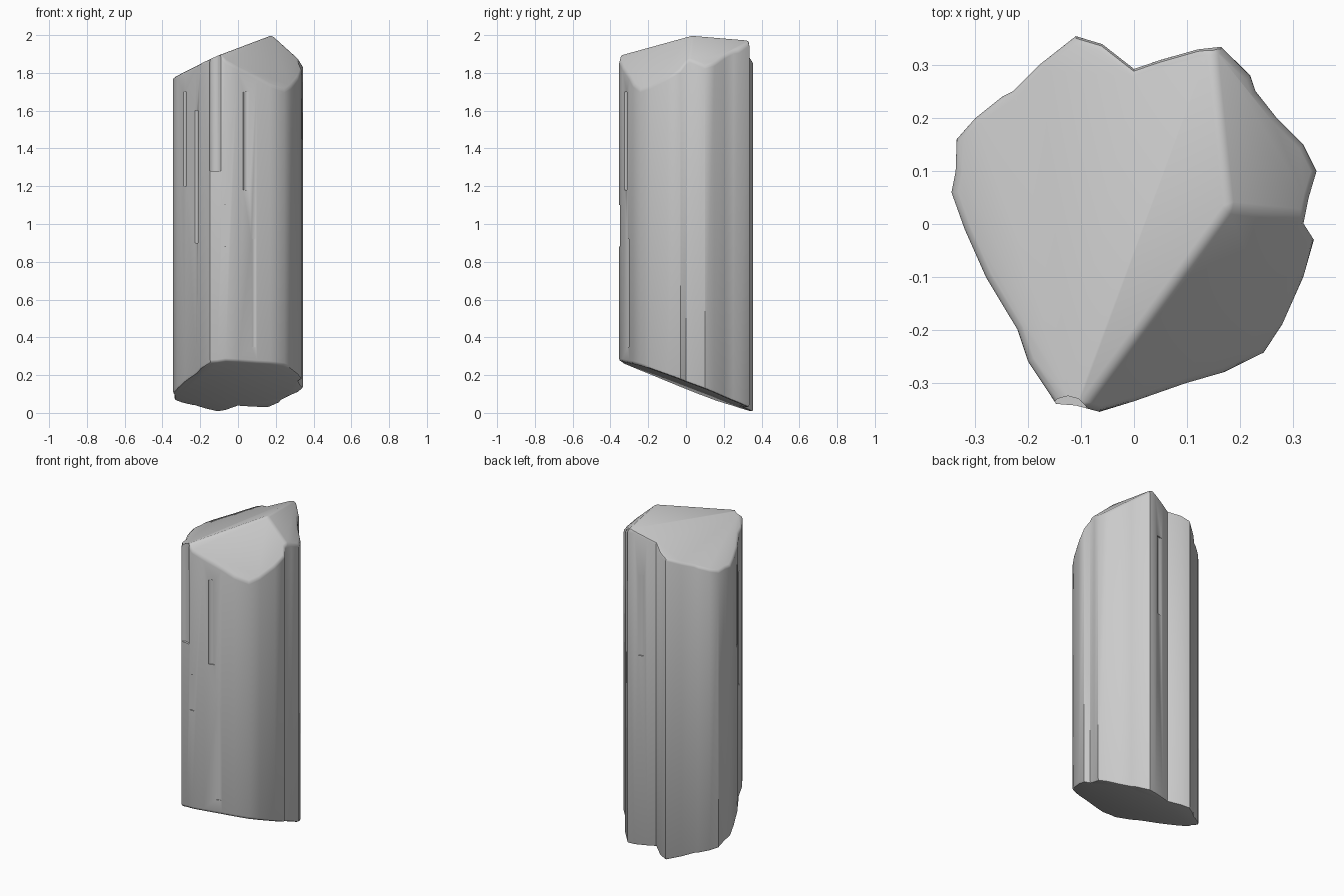
import bpy
import bmesh
from math import radians
from mathutils import Vector

default_cube = bpy.data.objects.get("Cube")
if default_cube:
    bpy.data.objects.remove(default_cube, do_unlink=True)

# Single stone colour
stone = bpy.data.materials.new("pale_grey_stone")
stone.use_nodes = True
stone.diffuse_color = (0.6, 0.6, 0.6, 1)
stone.node_tree.nodes["Principled BSDF"].inputs["Base Color"].default_value = (0.6, 0.6, 0.6, 1)

# Ribbed cross-section of the crystal, in hundredths, counter-clockwise
OUTLINE = [
    (34, -3), (32, 0), (33, 5), (34.5, 10), (32, 15), (27, 20), (23, 25), (22, 28),
    (16.5, 33.5), (12, 33), (5, 31), (0, 29.3), (-6, 34), (-11, 35.5), (-18, 30),
    (-23, 25), (-25, 24), (-30, 20), (-33.5, 16), (-33.7, 10), (-34.5, 6),
    (-32, -1), (-28, -10), (-22, -20), (-20, -26), (-14.7, -34), (-11, -34.3),
    (-6.5, -35.5), (0, -33.5), (10, -30), (17, -28), (24.5, -24.3), (28, -19), (32, -10),
]

# Facets: a point on the plane, slopes along x and y, and the side to remove
PEAK = Vector((0.18, 0.03, 2))
FACETS = [
    (PEAK, 0.43, -0.04, 1),                    # broad sloping top
    (PEAK, -0.81, 0.87, 1),                    # front-left chip
    (PEAK, -0.92, -0.18, 1),                   # back-left chip
    (Vector((0, 0, 0.145)), 0.06, -0.38, -1),  # slanted underside
]


def build_crystal():
    bm = bmesh.new()
    ring = [bm.verts.new((x / 100, y / 100, -0.5)) for x, y in OUTLINE]
    base = bm.faces.new(ring)
    column = bmesh.ops.extrude_face_region(bm, geom=[base])
    top = [v for v in column["geom"] if isinstance(v, bmesh.types.BMVert)]
    bmesh.ops.translate(bm, verts=top, vec=(0, 0, 3))
    bmesh.ops.recalc_face_normals(bm, faces=bm.faces[:])

    # Slice off each facet and close the opening
    for point, sx, sy, side in FACETS:
        normal = Vector((-sx, -sy, 1)).normalized() * side
        bmesh.ops.bisect_plane(bm, geom=bm.verts[:] + bm.edges[:] + bm.faces[:],
                               plane_co=point, plane_no=normal, clear_outer=True)
        rim = [e for e in bm.edges if e.is_boundary]
        bmesh.ops.holes_fill(bm, edges=rim, sides=0)
    bmesh.ops.recalc_face_normals(bm, faces=bm.faces[:])

    # Soften the rims where facets meet the column or each other
    bm.normal_update()
    rims = [e for e in bm.edges if any(abs(f.normal.z) > 0.3 for f in e.link_faces)]
    bmesh.ops.bevel(bm, geom=rims, offset=0.013, offset_type='OFFSET', segments=2,
                    profile=0.5, affect='EDGES', clamp_overlap=True)

    mesh = bpy.data.meshes.new("crystal")
    bm.to_mesh(mesh)
    bm.free()
    mesh.materials.append(stone)
    obj = bpy.data.objects.new("crystal", mesh)
    bpy.context.collection.objects.link(obj)
    return obj


def carve_groove(body, x, y, radius, bottom, top):
    """Carve a shallow vertical channel into the column."""
    bpy.ops.mesh.primitive_cylinder_add(vertices=12, radius=radius, depth=top - bottom,
                                        location=(x, y, (bottom + top) / 2))
    cutter = bpy.context.object
    cutter.name = "groove_cutter"
    cutter.hide_render = True
    cutter.data.materials.append(stone)
    cut = body.modifiers.new("groove", 'BOOLEAN')
    cut.operation = 'DIFFERENCE'
    cut.solver = 'EXACT'
    cut.object = cutter
    bpy.context.view_layer.objects.active = body
    bpy.ops.object.modifier_apply(modifier=cut.name)
    bpy.data.objects.remove(cutter, do_unlink=True)


crystal = build_crystal()

# Growth channels: x, y, radius, bottom, top
GROOVES = [
    (-0.125, -0.365, 0.04, 1.28, 1.95),   # long front channel
    (-0.07, -0.395, 0.05, 0.88, 1.1),     # front dent
    (0.05, -0.335, 0.025, 1.18, 1.7),     # upper front scratch
    (0.09, -0.325, 0.025, 0.35, 0.92),    # lower front scratch
    (-0.3, -0.105, 0.028, 1.2, 1.7),      # upper side scratch
    (-0.235, -0.21, 0.025, 0.9, 1.6),     # lower side scratch
    (0.075, 0.34, 0.03, 1.2, 1.7),        # back channel
]
for groove in GROOVES:
    carve_groove(crystal, *groove)

# Smooth shading that keeps the facet edges crisp
bpy.ops.object.select_all(action='DESELECT')
crystal.select_set(True)
bpy.context.view_layer.objects.active = crystal
bpy.ops.object.shade_smooth_by_angle(angle=radians(35))
